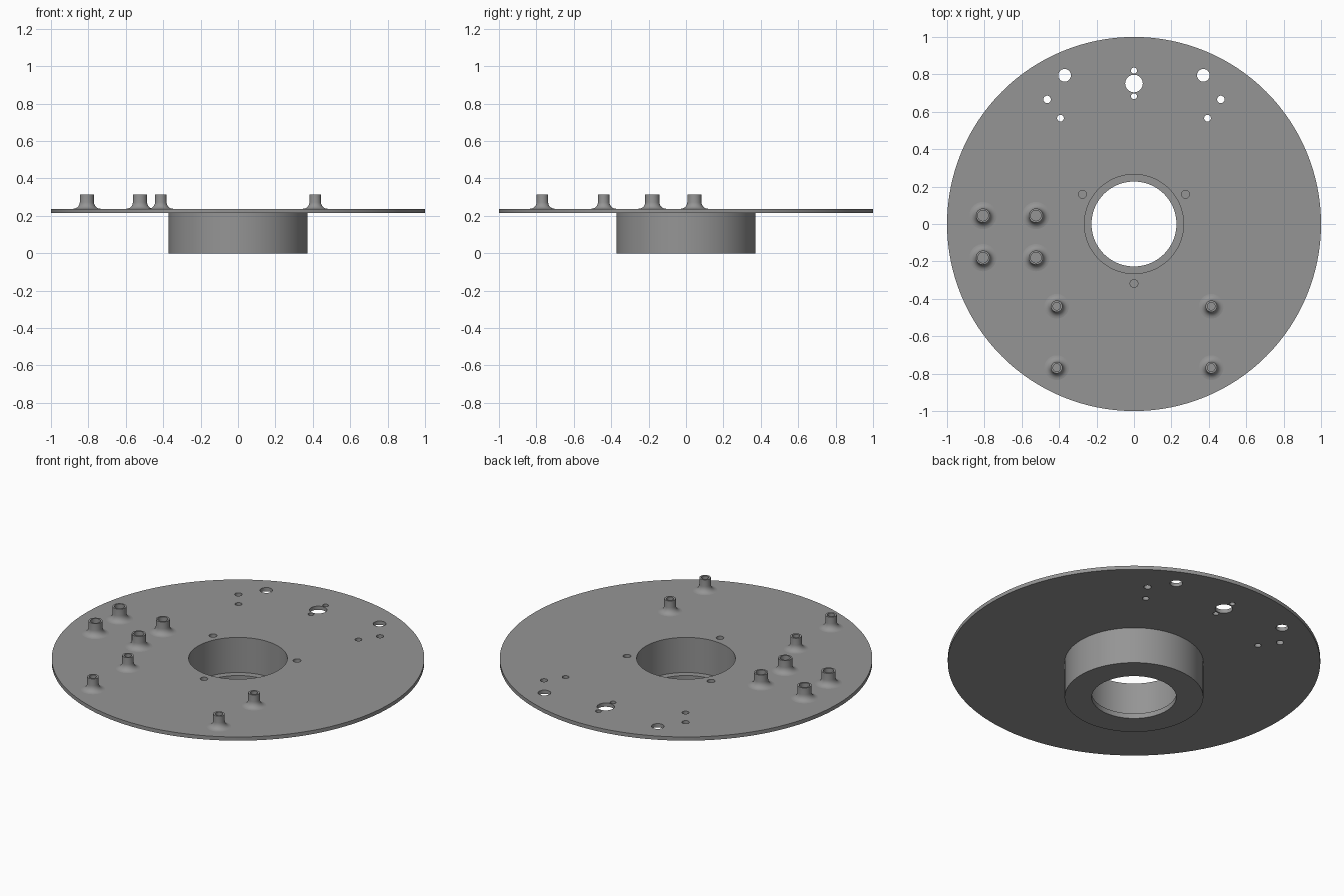
import bpy, bmesh, math

if "Cube" in bpy.data.objects:
    bpy.data.objects.remove(bpy.data.objects["Cube"])

TOP, UNDER = 0.238, 0.216      # faces of the round plate

grey = bpy.data.materials.new("mid grey")
grey.diffuse_color = (0.3, 0.3, 0.3, 1)
grey.use_nodes = True
grey.node_tree.nodes["Principled BSDF"].inputs["Base Color"].default_value = grey.diffuse_color


def lathe(name, profile, steps, loc=(0, 0, 0)):
    """Revolve a closed (radius, z) profile around the z axis."""
    bm = bmesh.new()
    verts = [bm.verts.new((r, 0, z)) for r, z in profile]
    edges = [bm.edges.new((verts[i], verts[(i + 1) % len(verts)]))
             for i in range(len(verts))]
    bmesh.ops.spin(bm, geom=verts + edges, cent=(0, 0, 0), axis=(0, 0, 1),
                   angle=math.tau, steps=steps, use_merge=False)
    bmesh.ops.remove_doubles(bm, verts=bm.verts, dist=1e-5)
    bmesh.ops.dissolve_degenerate(bm, edges=bm.edges, dist=1e-6)
    bmesh.ops.recalc_face_normals(bm, faces=bm.faces)
    mesh = bpy.data.meshes.new(name)
    bm.to_mesh(mesh)
    bm.free()
    ob = bpy.data.objects.new(name, mesh)
    ob.location = loc
    bpy.context.collection.objects.link(ob)
    mesh.materials.append(grey)
    return ob


def smooth(ob):
    bpy.ops.object.select_all(action='DESELECT')
    ob.select_set(True)
    bpy.context.view_layer.objects.active = ob
    bpy.ops.object.shade_smooth_by_angle(angle=math.radians(30))


# Round plate with a hub below, a stepped bore and a thin lip at the bottom
plate = lathe("plate_and_hub", [
    (0.265, TOP), (1, TOP), (1, UNDER), (0.372, UNDER), (0.372, 0),
    (0.227, 0), (0.227, 0.03), (0.265, 0.03)], 128)

# Drilled holes: x, y, radius, lowest z
holes = [(0, 0.751, 0.047, 0.15), (0, 0.82, 0.016, 0.15), (0, 0.683, 0.016, 0.15)]
for s in (-1, 1):
    holes += [(s * 0.371, 0.795, 0.034, 0.15), (s * 0.464, 0.666, 0.02, 0.15),
              (s * 0.393, 0.566, 0.018, 0.15)]
for a in (30, 150, 270):       # blind screw holes into the hub
    a = math.radians(a)
    holes.append((0.318 * math.cos(a), 0.318 * math.sin(a), 0.021, 0.1))

bm = bmesh.new()
for x, y, r, low in holes:
    new = bmesh.ops.create_cone(bm, cap_ends=True, segments=32, radius1=r,
                                radius2=r, depth=0.3 - low)["verts"]
    bmesh.ops.translate(bm, verts=new, vec=(x, y, (0.3 + low) / 2))
mesh = bpy.data.meshes.new("hole_cutter")
bm.to_mesh(mesh)
bm.free()
mesh.materials.append(grey)
cutter = bpy.data.objects.new("hole_cutter", mesh)
bpy.context.collection.objects.link(cutter)
cutter.hide_render = True

cut = plate.modifiers.new("holes", 'BOOLEAN')
cut.operation, cut.solver, cut.object = 'DIFFERENCE', 'EXACT', cutter
bpy.context.view_layer.objects.active = plate
bpy.ops.object.modifier_apply(modifier=cut.name)
bpy.data.objects.remove(cutter)
smooth(plate)


def standoff(name, x, y, outer, inner):
    """Hollow post with a concave fillet running out onto the plate."""
    f, height = 0.035, 0.075
    fillet = [(outer + f - f * math.cos(t), f - f * math.sin(t))
              for t in (math.radians(a) for a in range(0, 91, 15))]
    profile = [(0, 0.002), (inner, 0.002), (inner, height), (outer, height)]
    smooth(lathe(name, profile + fillet + [(0, 0)], 32, (x, y, TOP)))


# Group of four wide standoffs on the left
for x in (-0.808, -0.524):
    for y in (0.045, -0.18):
        standoff("wide_standoff", x, y, 0.038, 0.028)

# Four narrow standoffs in a wide rectangle at the front
for x in (-0.413, 0.413):
    for y in (-0.44, -0.768):
        standoff("narrow_standoff", x, y, 0.031, 0.02)
